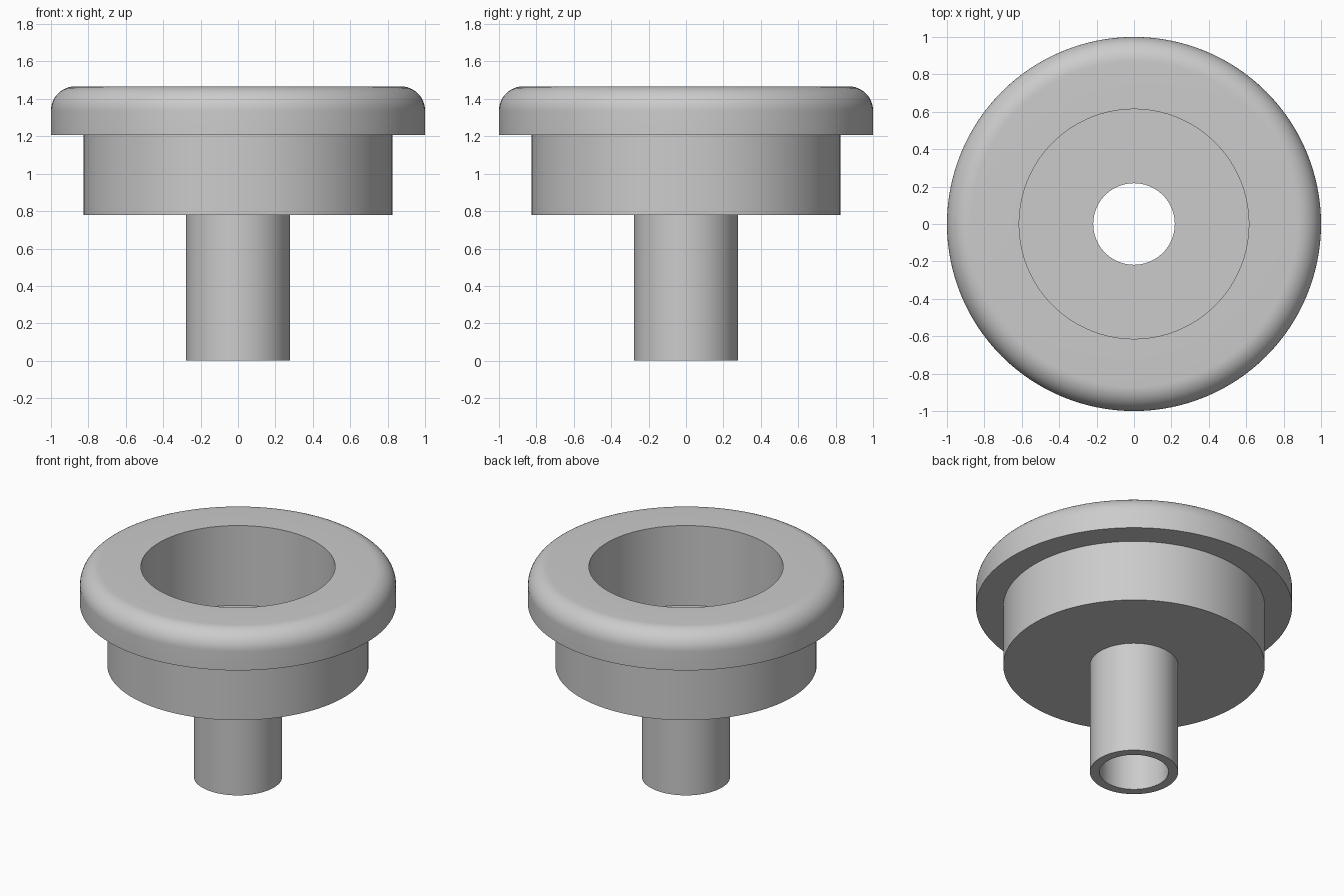
import bpy
import bmesh
from math import sin, cos, pi

SEGMENTS = 128

default_cube = bpy.data.objects.get("Cube")
if default_cube:
    bpy.data.objects.remove(default_cube, do_unlink=True)

# Single plain grey
grey = bpy.data.materials.new("plain_grey")
grey.use_nodes = True
colour = (0.6, 0.6, 0.6, 1.0)
grey.diffuse_color = colour
grey.node_tree.nodes["Principled BSDF"].inputs["Base Color"].default_value = colour


def lathe(name, *profiles):
    """Turn (radius, height) profiles around z; outer walls run upward."""
    bm = bmesh.new()
    for profile in profiles:
        rings = []
        for r, z in profile:
            rings.append([bm.verts.new((r * cos(2 * pi * k / SEGMENTS),
                                        r * sin(2 * pi * k / SEGMENTS), z))
                          for k in range(SEGMENTS)])
        for low, high in zip(rings, rings[1:]):
            for k in range(SEGMENTS):
                n = (k + 1) % SEGMENTS
                bm.faces.new((low[k], low[n], high[n], high[k]))
    mesh = bpy.data.meshes.new(name)
    bm.to_mesh(mesh)
    bm.free()
    mesh.materials.append(grey)
    obj = bpy.data.objects.new(name, mesh)
    bpy.context.collection.objects.link(obj)
    bpy.ops.object.select_all(action="DESELECT")
    obj.select_set(True)
    bpy.context.view_layer.objects.active = obj
    bpy.ops.object.shade_smooth_by_angle(angle=pi / 6)
    return obj


# Main radii and heights
bore, cup_r, hole, stem_r = 0.614, 0.827, 0.218, 0.279
cup_base, floor, flange_base, top = 0.78, 0.91, 1.208, 1.467
fillet = 0.13

# Flange with a rounded upper edge
STEPS = 12
arc = [(1 - fillet + fillet * cos(pi / 2 * i / STEPS),
        top - fillet + fillet * sin(pi / 2 * i / STEPS)) for i in range(STEPS + 1)]
lathe("rim_flange",
      [(cup_r, flange_base), (1, flange_base)] + arc + [(bore, top), (bore, flange_base)])

# Cup: outer shell, then the recess with its floor hole
lathe("cup_body",
      [(stem_r, cup_base), (cup_r, cup_base), (cup_r, flange_base)],
      [(bore, flange_base), (bore, floor), (hole, floor), (hole, cup_base)])

# Hollow stem
lathe("hollow_stem",
      [(hole, cup_base), (hole, 0), (stem_r, 0), (stem_r, cup_base)])
